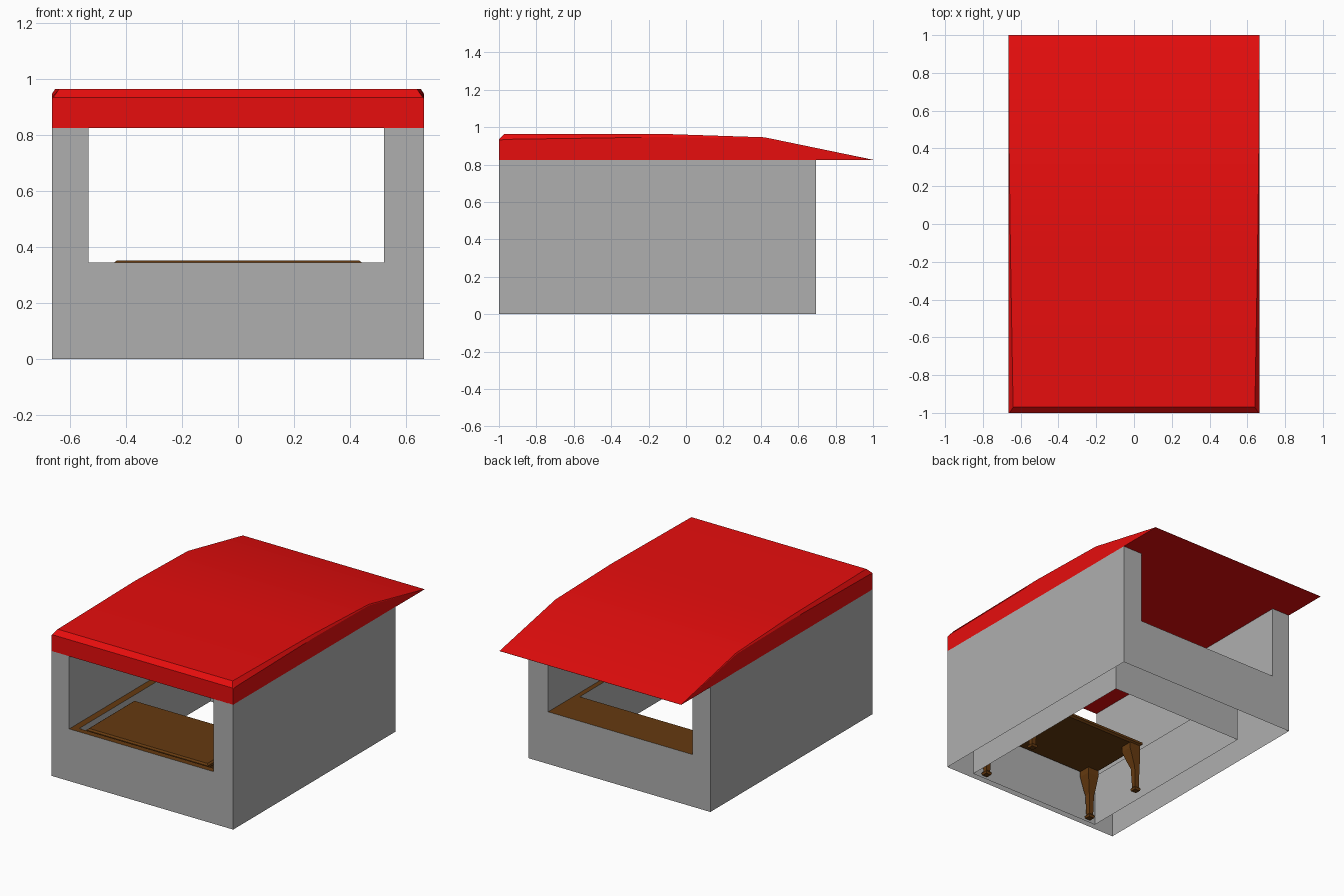
import bpy, bmesh, math

if "Cube" in bpy.data.objects:
    bpy.data.objects.remove(bpy.data.objects["Cube"])


def material(name, rgb):
    m = bpy.data.materials.new(name)
    m.diffuse_color = (*rgb, 1)
    m.use_nodes = True
    m.node_tree.nodes["Principled BSDF"].inputs["Base Color"].default_value = m.diffuse_color
    return m


GREY = material("wall grey", (0.43, 0.43, 0.43))
RED = material("roof red", (0.8, 0.004, 0.004))
BROWN = material("wood brown", (0.13, 0.042, 0.005))


def add_object(name, bm, mat, fix_normals=True):
    if fix_normals:
        bmesh.ops.recalc_face_normals(bm, faces=bm.faces)
    me = bpy.data.meshes.new(name)
    bm.to_mesh(me)
    bm.free()
    me.materials.append(mat)
    ob = bpy.data.objects.new(name, me)
    bpy.context.collection.objects.link(ob)
    return ob


def loft(bm, rings):
    """Join equal-length point rings and cap both ends."""
    vs = [[bm.verts.new(p) for p in r] for r in rings]
    n = len(vs[0])
    for a, b in zip(vs, vs[1:]):
        for i in range(n):
            j = (i + 1) % n
            bm.faces.new((a[i], a[j], b[j], b[i]))
    bm.faces.new(vs[0][::-1])
    bm.faces.new(vs[-1])


W, FRONT, BACK = 0.665, -1.0, 0.695       # outer walls
OL, OR, SILL, TOP = -0.535, 0.522, 0.345, 0.826  # opening through the stall
CX, CF, CB = 0.49, -0.96, 0.41            # well in the counter


def rect(x0, x1, y0, y1, z):
    return [(x0, y0, z), (x1, y0, z), (x1, y1, z), (x0, y1, z)]


# Walls: U profile run front to back, open underneath and at the counter
bm = bmesh.new()
prof = [(-W, 0), (W, 0), (W, TOP), (OR, TOP), (OR, SILL), (OL, SILL), (OL, TOP), (-W, TOP)]
loft(bm, [[(x, y, z) for x, z in prof] for y in (FRONT, BACK)])
bmesh.ops.recalc_face_normals(bm, faces=bm.faces)
gone = [f for f in bm.faces if abs(f.normal.z) > 0.9 and f.calc_center_median().z < 0.5]
bmesh.ops.delete(bm, geom=gone, context='FACES')
add_object("walls", bm, GREY, False)

# Walls of the well, facing inward
bm = bmesh.new()
lo, hi = [[bm.verts.new(p) for p in rect(-CX, CX, CF, CB, z)] for z in (0, SILL)]
for i in range(4):
    j = (i + 1) % 4
    bm.faces.new((lo[j], lo[i], hi[i], hi[j]))
add_object("well_walls", bm, GREY, False)

# Counter: flat wooden ring around the well
bm = bmesh.new()
outer = [bm.verts.new(p) for p in rect(OL, OR, FRONT, BACK, SILL)]
inner = [bm.verts.new(p) for p in rect(-CX, CX, CF, CB, SILL)]
for i in range(4):
    j = (i + 1) % 4
    bm.faces.new((outer[i], outer[j], inner[j], inner[i]))
add_object("counter", bm, BROWN, False)

# Roof: sections along y as (y, side edge z, top half width, top z)
sections = [(-1.0, 0.93, 0.66, 0.935), (-0.97, 0.935, 0.64, 0.965),
            (-0.15, 0.947, 0.654, 0.965), (0.42, 0.94, 0.661, 0.946),
            (1.0, 0.8255, 0.6645, 0.826)]
bm = bmesh.new()
loft(bm, [[(-W, y, 0.825), (W, y, 0.825), (W, y, s), (h, y, t), (-h, y, t), (-W, y, s)]
          for y, s, h, t in sections])
roof = add_object("roof", bm, RED)
bpy.context.view_layer.objects.active = roof
roof.select_set(True)
bpy.ops.object.shade_smooth_by_angle(angle=math.radians(30))
roof.select_set(False)

# Table top with an eased edge
TY, TX, TD = -0.70, 0.445, 0.25
bm = bmesh.new()
loft(bm, [rect(-TX + e, TX - e, TY - TD + e, TY + TD - e, z)
          for z, e in ((0.318, 0.012), (0.328, 0.0), (0.343, 0.0), (0.352, 0.012))])
add_object("table_top", bm, BROWN)

# Table legs: broad at the top, slim ankle, small foot (z, half width, inset)
leg = [(0.0, 0.019, 0.03), (0.014, 0.023, 0.03), (0.026, 0.015, 0.03), (0.16, 0.019, 0.032),
       (0.20, 0.027, 0.038), (0.28, 0.04, 0.05), (0.32, 0.04, 0.05)]
for sx, side in ((-1, "left"), (1, "right")):
    for sy, end in ((-1, "front"), (1, "back")):
        bm = bmesh.new()
        rings = []
        for z, h, inset in leg:
            x, y = sx * (TX - inset), TY + sy * (TD - inset)
            rings.append(rect(x - h, x + h, y - h, y + h, z))
        loft(bm, rings)
        add_object(f"table_leg_{end}_{side}", bm, BROWN)
